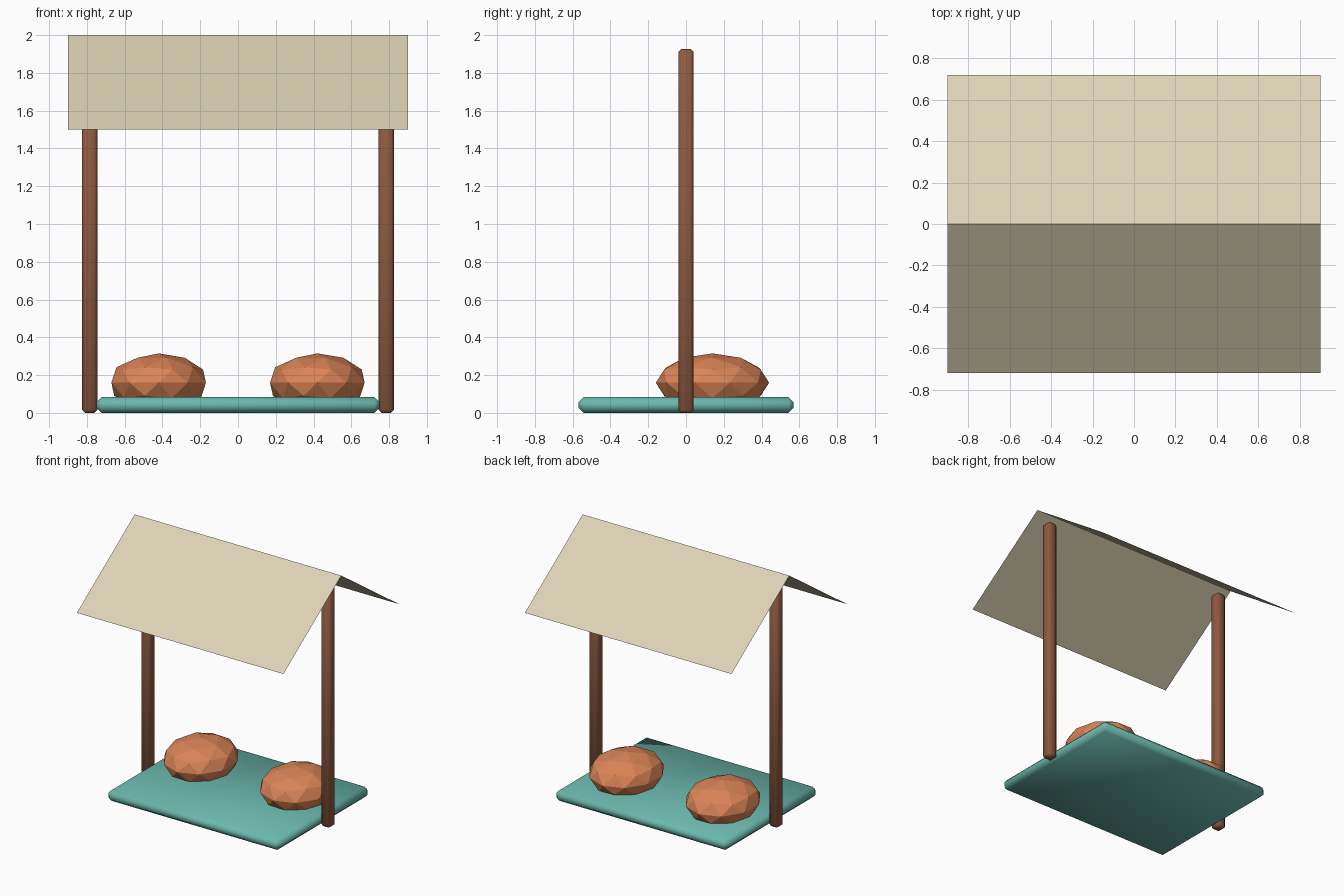
import bpy, bmesh, math

if "Cube" in bpy.data.objects:
    bpy.data.objects.remove(bpy.data.objects["Cube"])


def material(name, srgb):
    m = bpy.data.materials.new(name)
    lin = [((c / 255 + 0.055) / 1.055) ** 2.4 for c in srgb]
    m.diffuse_color = (*lin, 1)
    m.use_nodes = True
    m.node_tree.nodes["Principled BSDF"].inputs["Base Color"].default_value = m.diffuse_color
    return m


CANVAS = material("cream canvas", (222, 211, 182))
WOOD = material("brown wood", (143, 90, 65))
TEAL = material("teal base", (107, 184, 173))
ORANGE = material("orange mound", (220, 133, 87))


def add_object(name, bm, mat):
    mesh = bpy.data.meshes.new(name)
    bm.to_mesh(mesh)
    bm.free()
    mesh.materials.append(mat)
    ob = bpy.data.objects.new(name, mesh)
    bpy.context.collection.objects.link(ob)
    return ob


def bevelled_box(name, center, size, bevel, mat):
    bm = bmesh.new()
    bmesh.ops.create_cube(bm, size=1)
    bmesh.ops.scale(bm, vec=size, verts=bm.verts)
    bmesh.ops.translate(bm, vec=center, verts=bm.verts)
    bmesh.ops.bevel(bm, geom=bm.edges[:], offset=bevel, segments=1, affect='EDGES')
    ob = add_object(name, bm, mat)
    bpy.ops.object.select_all(action='DESELECT')
    ob.select_set(True)
    bpy.context.view_layer.objects.active = ob
    bpy.ops.object.shade_smooth_by_angle(angle=math.radians(50))
    return ob


# Base slab
bevelled_box("base_slab", (0, 0, 0.0415), (1.5, 1.14, 0.083), 0.027, TEAL)

# Posts and mounds, one of each per side
for side, x in (("left", -1), ("right", 1)):
    bevelled_box(side + "_post", (x * 0.785, 0, 0.963), (0.08, 0.08, 1.926), 0.015, WOOD)

    bm = bmesh.new()
    bmesh.ops.create_icosphere(bm, subdivisions=2, radius=1)
    bmesh.ops.scale(bm, vec=(0.263, 0.3, 0.155), verts=bm.verts)
    bmesh.ops.translate(bm, vec=(x * 0.42, 0.14, 0.16), verts=bm.verts)
    add_object(side + "_mound", bm, ORANGE)

# Thin folded roof sheet: eave, ridge, eave
bm = bmesh.new()
rows = [[bm.verts.new((x, y, z)) for x in (-0.9, 0.9)]
        for y, z in ((-0.72, 1.5), (0, 2.0), (0.72, 1.5))]
for a, b in zip(rows, rows[1:]):
    bm.faces.new((a[0], a[1], b[1], b[0]))
add_object("roof_sheet", bm, CANVAS)
